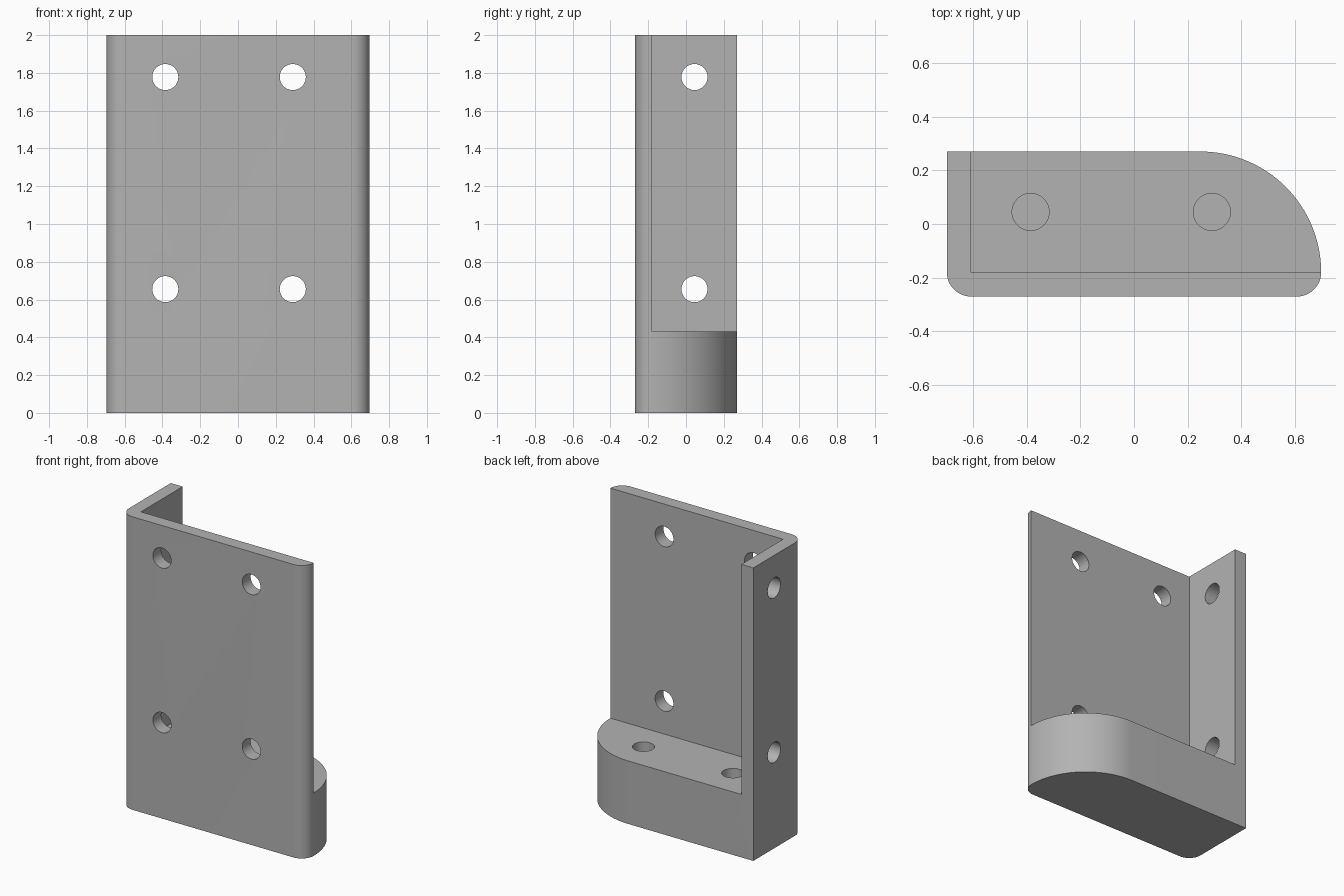
import bpy, bmesh
from math import pi, cos, sin, radians
from mathutils import Matrix

cube = bpy.data.objects.get("Cube")
if cube:
    bpy.data.objects.remove(cube, do_unlink=True)

HALF_W, HALF_D, HEIGHT = 0.697, 0.27, 2.0
WALL = 0.09          # plate thickness, also the front corner radius
BASE_TOP = 0.43
BIG_R = 2 * HALF_D - WALL
HOLE_R = 0.069
HOLE_X, HOLE_Y, HOLE_Z = (-0.385, 0.29), 0.045, (0.655, 1.778)
BLIND_DEPTH = 0.3

# Plain grey metal
grey = bpy.data.materials.new("grey metal")
grey.use_nodes = True
colour = (0.45, 0.45, 0.45, 1)
grey.diffuse_color = colour
grey.node_tree.nodes["Principled BSDF"].inputs["Base Color"].default_value = colour


def make_object(name, bm):
    bmesh.ops.recalc_face_normals(bm, faces=bm.faces)
    mesh = bpy.data.meshes.new(name)
    bm.to_mesh(mesh)
    bm.free()
    mesh.materials.append(grey)
    obj = bpy.data.objects.new(name, mesh)
    bpy.context.collection.objects.link(obj)
    return obj


def arc(cx, cy, r, start, end, steps):
    angles = [radians(start + (end - start) * i / steps) for i in range(steps + 1)]
    return [(cx + r * cos(a), cy + r * sin(a)) for a in angles]


def cut(target, cutter):
    cutter.hide_render = True
    mod = target.modifiers.new("cut", 'BOOLEAN')
    mod.operation, mod.solver, mod.object = 'DIFFERENCE', 'EXACT', cutter
    bpy.context.view_layer.objects.active = target
    bpy.ops.object.modifier_apply(modifier=mod.name)
    bpy.data.objects.remove(cutter, do_unlink=True)


def cut_hole(target, location, axis, depth):
    bm = bmesh.new()
    turn = {'X': Matrix.Rotation(pi / 2, 4, 'Y'),
            'Y': Matrix.Rotation(pi / 2, 4, 'X'),
            'Z': Matrix.Identity(4)}[axis]
    bmesh.ops.create_cone(bm, cap_ends=True, segments=48, radius1=HOLE_R, radius2=HOLE_R,
                          depth=depth, matrix=Matrix.Translation(location) @ turn)
    cut(target, make_object("hole_cutter", bm))


# Full-height block: two small front corners, one large back corner
outline = arc(-HALF_W + WALL, -HALF_D + WALL, WALL, 180, 270, 12)
outline += arc(HALF_W - WALL, -HALF_D + WALL, WALL, 270, 360, 12)
outline += arc(HALF_W - BIG_R, -HALF_D + WALL, BIG_R, 0, 90, 32)[1:]
outline.append((-HALF_W, HALF_D))
bm = bmesh.new()
face = bm.faces.new([bm.verts.new((x, y, 0)) for x, y in outline])
top = bmesh.ops.extrude_face_region(bm, geom=[face])["geom"]
bmesh.ops.translate(bm, vec=(0, 0, HEIGHT),
                    verts=[v for v in top if isinstance(v, bmesh.types.BMVert)])
bracket = make_object("corner_bracket", bm)

# Pocket that leaves the front plate, side plate and thick base
bm = bmesh.new()
size = 2.0
corner = (-HALF_W + WALL, -HALF_D + WALL, BASE_TOP)
bmesh.ops.create_cube(bm, size=size, matrix=Matrix.Translation([c + size / 2 for c in corner]))
cut(bracket, make_object("pocket_cutter", bm))

# Through holes in both plates, blind holes in the base
for z in HOLE_Z:
    for x in HOLE_X:
        cut_hole(bracket, (x, -HALF_D + WALL / 2, z), 'Y', WALL * 2)
    cut_hole(bracket, (-HALF_W + WALL / 2, HOLE_Y, z), 'X', WALL * 2)
for x in HOLE_X:
    cut_hole(bracket, (x, HOLE_Y, BASE_TOP), 'Z', BLIND_DEPTH * 2)

bpy.ops.object.select_all(action='DESELECT')
bracket.select_set(True)
bpy.context.view_layer.objects.active = bracket
bpy.ops.object.shade_smooth_by_angle(angle=radians(30))
